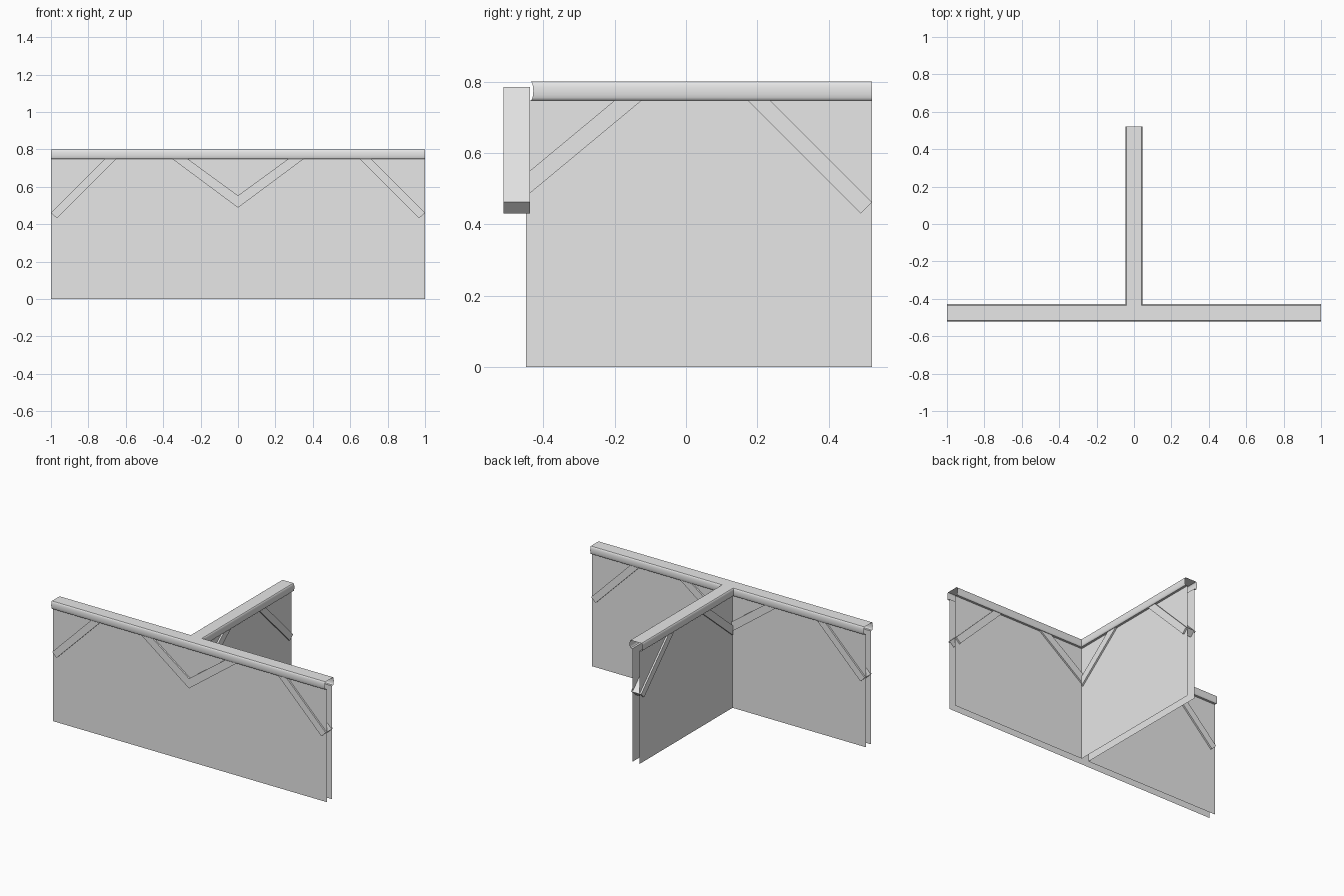
import bpy, bmesh, math

if "Cube" in bpy.data.objects:
    bpy.data.objects.remove(bpy.data.objects["Cube"], do_unlink=True)

MAIN_Y = -0.475      # centre line of the cross wall
ARM = 0.997          # length of the stem wall
HALF_GAP = 0.026     # panel distance from the wall's centre line
BRACE_HALF = 0.037
CAP_LOW, CAP_HIGH, BRACE_TOP = 0.748, 0.80, 0.785

grey = bpy.data.materials.new("light_grey")
grey.use_nodes = True
grey.diffuse_color = (0.8, 0.8, 0.8, 1)
grey.node_tree.nodes["Principled BSDF"].inputs["Base Color"].default_value = (0.8, 0.8, 0.8, 1)


def finish(name, bm, turn):
    """Place a part on the cross wall, or turned onto the stem wall."""
    mesh = bpy.data.meshes.new(name)
    bm.to_mesh(mesh)
    bm.free()
    mesh.materials.append(grey)
    obj = bpy.data.objects.new(name, mesh)
    obj.location.y = MAIN_Y
    obj.rotation_euler.z = math.pi / 2 if turn else 0
    bpy.context.collection.objects.link(obj)
    return obj


def panel(name, start, end, side, turn=False):
    """Thin upright sheet facing away from the wall's centre line."""
    bm = bmesh.new()
    w = side * HALF_GAP
    corners = [(start, w, 0), (end, w, 0), (end, w, CAP_LOW), (start, w, CAP_LOW)]
    if side > 0:
        corners.reverse()
    bm.faces.new([bm.verts.new(p) for p in corners])
    finish(name, bm, turn)


def brace(name, outline, turn=False):
    """Solid bar through the wall, from a side outline."""
    bm = bmesh.new()
    face = bm.faces.new([bm.verts.new((d, -BRACE_HALF, z)) for d, z in outline])
    new = bmesh.ops.extrude_face_region(bm, geom=[face])["geom"]
    moved = [v for v in new if isinstance(v, bmesh.types.BMVert)]
    bmesh.ops.translate(bm, verts=moved, vec=(0, 2 * BRACE_HALF, 0))
    bmesh.ops.recalc_face_normals(bm, faces=bm.faces)
    finish(name, bm, turn)


def coping(name, start, end, turn=False):
    """Hollow cap rail with a flat top and bulging sides, open at its ends."""
    mid, rise = (CAP_HIGH + CAP_LOW) / 2, (CAP_HIGH - CAP_LOW) / 2
    arc = [math.pi * i / 8 for i in range(9)]
    half = [(0.04 + 0.0067 * math.sin(a), mid + rise * math.cos(a)) for a in arc]
    half.append((HALF_GAP, CAP_LOW))
    profile = [(-w, z) for w, z in reversed(half)] + half
    bm = bmesh.new()
    # The stem rail is cut to the side of the cross rail
    a = [bm.verts.new((abs(w) if turn else start, w, z)) for w, z in profile]
    b = [bm.verts.new((end, w, z)) for w, z in profile]
    for i in range(len(profile) - 1):
        bm.faces.new((a[i], b[i], b[i + 1], a[i + 1]))
    obj = finish(name, bm, turn)
    bpy.ops.object.select_all(action="DESELECT")
    obj.select_set(True)
    bpy.context.view_layer.objects.active = obj
    bpy.ops.object.shade_smooth_by_angle(angle=math.radians(35))


def end_brace(length):
    """Outline of a 45 degree brace at the free end of a wall."""
    return [(length, 0.462), (length - 0.323, BRACE_TOP),
            (length - 0.386, BRACE_TOP), (length - 0.032, 0.431)]


# Wall sheets
panel("front_panel", -1, 1, -1)
panel("back_panel_left", HALF_GAP, 1, 1)
panel("back_panel_right", -1, -HALF_GAP, 1)
panel("stem_panel_left", HALF_GAP, ARM, -1, True)
panel("stem_panel_right", HALF_GAP, ARM, 1, True)

# Cap rails
coping("cross_coping", -1, 1)
coping("stem_coping", 0, ARM, True)

# Braces at the free ends
brace("left_end_brace", end_brace(1))
brace("right_end_brace", [(-d, z) for d, z in end_brace(1)])
brace("stem_end_brace", end_brace(ARM), True)

# Braces rising from the junction
brace("junction_v_brace", [(0, 0.488), (0.4, BRACE_TOP), (0.318, BRACE_TOP), (0, 0.553),
                           (-0.318, BRACE_TOP), (-0.4, BRACE_TOP)])
brace("junction_stem_brace", [(BRACE_HALF, 0.487), (0.396, BRACE_TOP),
                              (0.32, BRACE_TOP), (BRACE_HALF, 0.55)], True)
